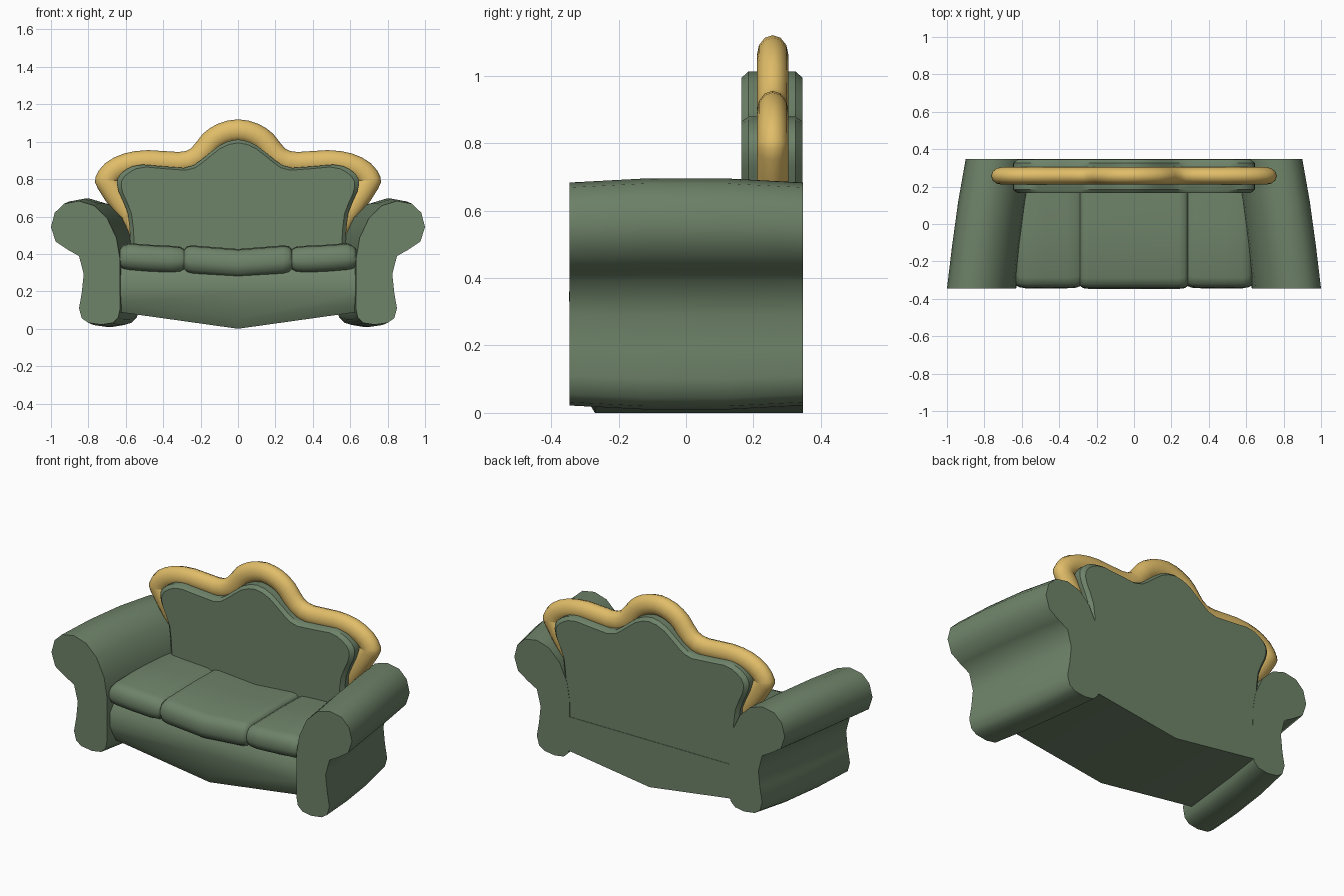
import bpy, bmesh, math
from mathutils import Vector

cube = bpy.data.objects.get("Cube")
if cube:
    bpy.data.objects.remove(cube)


def make_material(name, color):
    mat = bpy.data.materials.new(name)
    mat.use_nodes = True
    mat.diffuse_color = color
    bsdf = next(n for n in mat.node_tree.nodes if n.type == 'BSDF_PRINCIPLED')
    bsdf.inputs["Base Color"].default_value = color
    return mat


green = make_material("green_fabric", (0.155, 0.225, 0.14, 1))
gold = make_material("gold_trim", (0.75, 0.51, 0.14, 1))


def loft(name, rings, mat, angle=40):
    """Skin a list of closed rings of 3D points and cap both ends."""
    bm = bmesh.new()
    loops = [[bm.verts.new(p) for p in ring] for ring in rings]
    n = len(loops[0])
    for a, b in zip(loops, loops[1:]):
        for i in range(n):
            j = (i + 1) % n
            bm.faces.new((a[i], a[j], b[j], b[i]))
    bm.faces.new(loops[0][::-1])
    bm.faces.new(loops[-1])
    bmesh.ops.recalc_face_normals(bm, faces=bm.faces)
    mesh = bpy.data.meshes.new(name)
    bm.to_mesh(mesh)
    bm.free()
    mesh.materials.append(mat)
    obj = bpy.data.objects.new(name, mesh)
    bpy.context.collection.objects.link(obj)
    bpy.ops.object.select_all(action='DESELECT')
    obj.select_set(True)
    bpy.context.view_layer.objects.active = obj
    bpy.ops.object.shade_smooth_by_angle(angle=math.radians(angle))
    return obj


def smooth_path(points, steps=2):
    """Catmull-Rom subdivision of an open 2D path."""
    p = [Vector(q) for q in points]
    p = [2 * p[0] - p[1]] + p + [2 * p[-1] - p[-2]]
    out = []
    for a, b, c, d in zip(p, p[1:], p[2:], p[3:]):
        for s in range(steps):
            t = s / steps
            out.append(0.5 * (2 * b + (c - a) * t + (2 * a - 5 * b + 4 * c - d) * t ** 2
                              + (3 * b - a - 3 * c + d) * t ** 3))
    return out + [p[-2]]


def mirrored(half):
    """Continue a path that ends on x = 0 onto the other side."""
    return half + [(-x, z) for x, z in half[-2::-1]]


# Rolled arms: one profile swept back and drawn in toward the rear
arm_profile = [(0.63, 0.10), (0.632, 0.38), (0.65, 0.49), (0.70, 0.60), (0.77, 0.67),
               (0.85, 0.695), (0.93, 0.68), (0.98, 0.63), (1.0, 0.55), (0.975, 0.47),
               (0.91, 0.425), (0.85, 0.39), (0.825, 0.29), (0.835, 0.19), (0.85, 0.10),
               (0.835, 0.045), (0.80, 0.02), (0.73, 0.01), (0.67, 0.02), (0.64, 0.05)]
arm_stations = [(-0.345, 0, 0.965), (-0.12, -0.027, 1), (0.12, -0.06, 1), (0.347, -0.1, 0.965)]
for side, label in ((1, "left_arm"), (-1, "right_arm")):
    loft(label, [[(side * (x + shift), y, 0.35 + (z - 0.35) * k) for x, z in arm_profile]
                 for y, shift, k in arm_stations], green, 50)


# Base with a bulging front and a shallow V underside
def base_section(x):
    b = 0.14 * abs(x)
    return [(x, y, z) for y, z in ((-0.27, b), (-0.30, b + 0.05), (-0.322, 0.19), (-0.32, 0.27),
                                   (-0.28, 0.33), (0.18, 0.33), (0.347, 0.28), (0.347, b))]


loft("seat_base", [base_section(x) for x in (-0.63, 0, 0.63)], green)

# Three seat cushions with soft front edges and pinched ends
cushion_section = [(-0.30, 0.295), (-0.335, 0.315), (-0.348, 0.355), (-0.343, 0.40),
                   (-0.325, 0.432), (-0.29, 0.445), (0.0, 0.45), (0.18, 0.445), (0.18, 0.30)]


def cushion(name, stations):
    rings = []
    for x, lift, k in stations:
        rings.append([(x, 0.17 + (y - 0.17) * (0.9 + 0.1 * k), 0.37 + lift + (z - 0.37) * k)
                      for y, z in cushion_section])
    loft(name, rings, green, 50)


cushion("middle_cushion", [(-0.288, 0, 0.68), (-0.272, 0, 0.9), (-0.24, -0.003, 0.98),
                           (0, -0.022, 0.98), (0.24, -0.003, 0.98), (0.272, 0, 0.9),
                           (0.288, 0, 0.68)])
for side, label in ((1, "left_cushion"), (-1, "right_cushion")):
    cushion(label, [(side * x, lift, k) for x, lift, k in
                    ((0.288, 0, 0.7), (0.31, 0, 0.86), (0.36, 0, 0.92), (0.48, 0.006, 0.92),
                     (0.58, 0.014, 0.92), (0.615, 0.012, 0.8), (0.632, 0.01, 0.6))])

# Scalloped backrest panel with chamfered rim
panel_half = [(-0.57, 0.27), (-0.575, 0.45), (-0.59, 0.62), (-0.637, 0.73), (-0.645, 0.80),
              (-0.60, 0.85), (-0.51, 0.878), (-0.29, 0.86), (-0.20, 0.90), (-0.10, 0.98), (0, 1.012)]
panel = smooth_path(mirrored(panel_half))
loft("backrest", [[(p.x * k, y, 0.5 + (p.y - 0.5) * k) for p in panel]
                  for y, k in ((0.165, 0.965), (0.185, 1), (0.325, 1), (0.345, 0.965))], green, 35)

# Carved trim: oval tube following the top of the backrest
trim_half = [(-0.57, 0.40), (-0.60, 0.53), (-0.67, 0.63), (-0.75, 0.75), (-0.762, 0.81),
             (-0.71, 0.885), (-0.61, 0.937), (-0.48, 0.955), (-0.32, 0.945), (-0.25, 0.965),
             (-0.19, 1.04), (-0.11, 1.095), (0, 1.12)]
trim = smooth_path(mirrored(trim_half))
rings = []
for i, p in enumerate(trim):
    t = (trim[min(i + 1, len(trim) - 1)] - trim[max(i - 1, 0)]).normalized()
    inward = Vector((t.y, -t.x))
    ring = []
    for s in range(12):
        a = math.tau * s / 12
        q = p + inward * 0.06 * (1 + math.cos(a))
        ring.append((q.x, 0.257 + 0.047 * math.sin(a), q.y))
    rings.append(ring)
loft("backrest_trim", rings, gold, 60)
